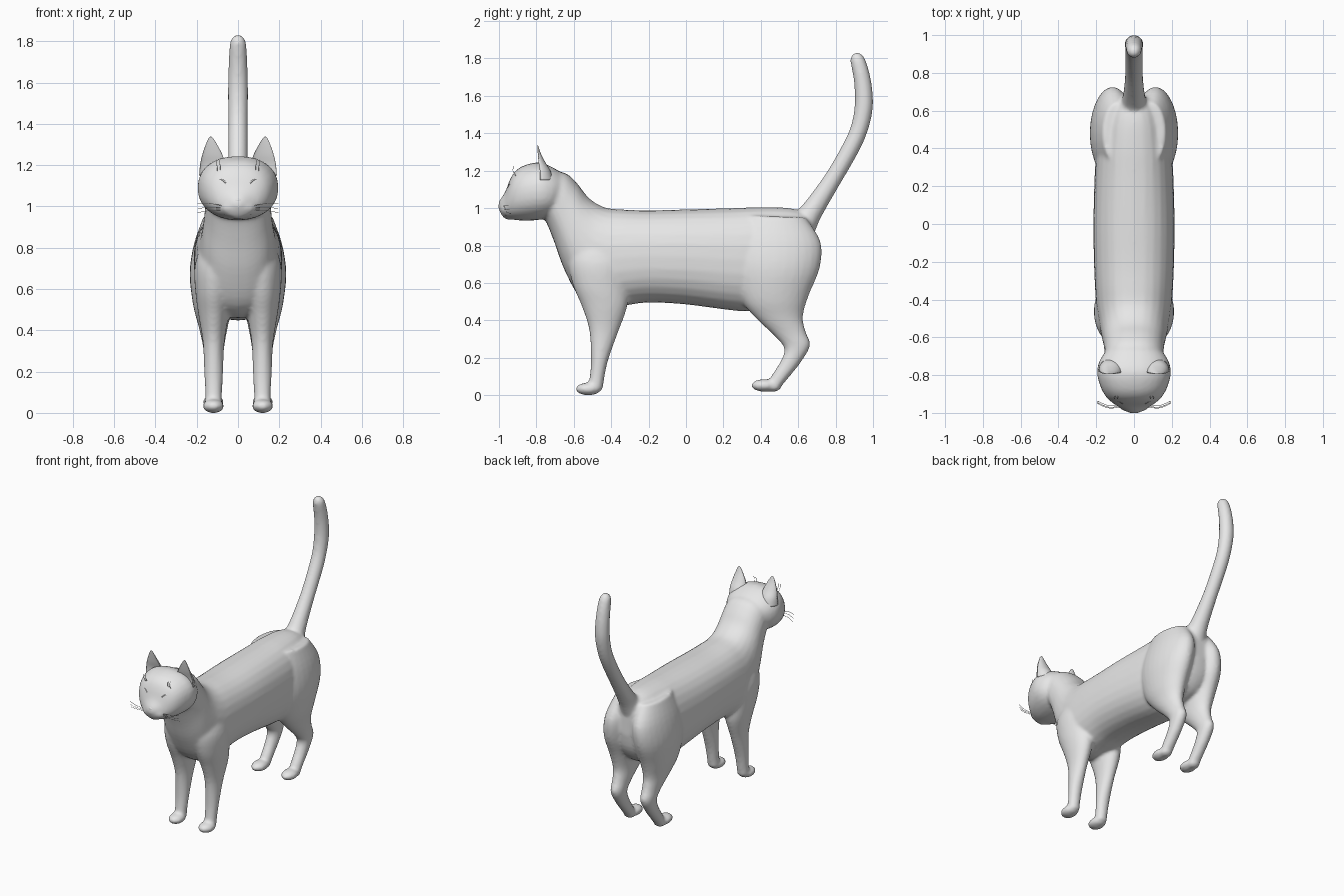
import bpy, bmesh, math
from mathutils import Matrix, Vector

fur = bpy.data.materials.new("light_grey")
fur.diffuse_color = (0.8, 0.8, 0.8, 1)


def spline(rows, steps=4):
    """Catmull-Rom interpolation of rows of numbers."""
    out = []
    for i in range(len(rows) - 1):
        a, b = rows[max(i - 1, 0)], rows[i]
        c, d = rows[i + 1], rows[min(i + 2, len(rows) - 1)]
        for s in range(steps):
            t = s / steps
            out.append([0.5 * (2 * q + (r - p) * t + (2 * p - 5 * q + 4 * r - w) * t * t
                               + (3 * q - p - 3 * r + w) * t ** 3)
                        for p, q, r, w in zip(a, b, c, d)])
    return out + [list(rows[-1])]


def loft(bm, rows, side=1, power=1.0, dish=None, n=28):
    """Closed tube; each row is y1, z1, y2, z2 (outline ends), x centre, x radius."""
    rings = []
    for y1, z1, y2, z2, cx, rx in spline(rows):
        ring = []
        for k in range(n):
            a = 2 * math.pi * k / n
            u, v = (math.copysign(abs(f) ** power, f) for f in (math.cos(a), math.sin(a)))
            if dish is not None and v < 0:
                v *= dish
            ring.append(bm.verts.new((side * (cx + rx * u), (y1 + y2) / 2 + v * (y2 - y1) / 2,
                                      (z1 + z2) / 2 + v * (z2 - z1) / 2)))
        rings.append(ring)
    faces = [bm.faces.new(rings[0]), bm.faces.new(rings[-1])]
    for r, s in zip(rings, rings[1:]):
        faces += [bm.faces.new((r[k], r[(k + 1) % n], s[(k + 1) % n], s[k])) for k in range(n)]
    bmesh.ops.recalc_face_normals(bm, faces=faces)


def blob(bm, centre, radii, turn=0.0):
    m = Matrix.Translation(centre) @ Matrix.Rotation(turn, 4, 'Z') @ Matrix.Diagonal((*radii, 1))
    bmesh.ops.create_uvsphere(bm, u_segments=24, v_segments=16, radius=1, matrix=m)


def finish(bm, name):
    me = bpy.data.meshes.new(name)
    bm.to_mesh(me)
    bm.free()
    me.materials.append(fur)
    for p in me.polygons:
        p.use_smooth = True
    ob = bpy.data.objects.new(name, me)
    bpy.context.collection.objects.link(ob)
    return ob


def strands(name, lines, radius):
    cu = bpy.data.curves.new(name, 'CURVE')
    cu.dimensions = '3D'
    cu.bevel_depth = radius
    cu.bevel_resolution = 1
    cu.materials.append(fur)
    for pts in lines:
        sp = cu.splines.new('POLY')
        pts = spline(pts)
        sp.points.add(len(pts) - 1)
        for p, co in zip(sp.points, pts):
            p.co = (*co, 1)
    bpy.context.collection.objects.link(bpy.data.objects.new(name, cu))


bm = bmesh.new()

# Torso and neck, rump to nape
loft(bm, [(.685, .72, .68, .92, 0, .06), (.66, .60, .65, .97, 0, .12),
          (.58, .50, .55, 1.0, 0, .165), (.42, .455, .40, 1.005, 0, .195),
          (.28, .45, .25, 1.0, 0, .208), (0, .485, 0, .993, 0, .215),
          (-.2, .495, -.2, .988, 0, .212), (-.32, .48, -.33, .992, 0, .207),
          (-.45, .46, -.42, 1.0, 0, .2), (-.565, .52, -.48, 1.025, 0, .186),
          (-.65, .67, -.53, 1.065, 0, .172), (-.705, .82, -.58, 1.13, 0, .16),
          (-.75, .93, -.64, 1.185, 0, .155), (-.79, .98, -.72, 1.2, 0, .14)], power=.86)

# Head, nape to muzzle
loft(bm, [(-.68, .98, -.62, 1.15, 0, .12), (-.73, .95, -.69, 1.205, 0, .175),
          (-.78, .938, -.78, 1.243, 0, .196), (-.85, .933, -.86, 1.23, 0, .18),
          (-.91, .936, -.91, 1.2, 0, .152), (-.945, .943, -.94, 1.155, 0, .12),
          (-.975, .95, -.965, 1.09, 0, .078), (-.992, .975, -.987, 1.055, 0, .045),
          (-1.003, 1.0, -1.0, 1.035, 0, .02)], power=.9)
blob(bm, (0, -.945, .962), (.04, .035, .026))

for s in (1, -1):
    # Muzzle pad
    blob(bm, (s * .036, -.955, .995), (.048, .038, .034))
    # Front leg and paw
    loft(bm, [(-.60, .84, -.32, .84, .09, .08), (-.63, .72, -.30, .70, .105, .105),
              (-.605, .59, -.31, .57, .115, .091), (-.555, .47, -.315, .47, .118, .073),
              (-.518, .35, -.365, .33, .118, .052), (-.508, .2, -.415, .19, .118, .046),
              (-.515, .1, -.435, .1, .118, .041), (-.53, .03, -.445, .03, .118, .041)], s)
    blob(bm, (s * .119, -.522, .033), (.052, .068, .034))
    # Haunch, hind leg and paw
    loft(bm, [(.32, .96, .64, .95, .09, .075), (.25, .82, .72, .82, .108, .105),
              (.245, .67, .715, .68, .12, .114), (.295, .51, .655, .53, .122, .095),
              (.375, .41, .625, .42, .12, .07), (.47, .32, .64, .34, .118, .053),
              (.525, .25, .664, .265, .118, .046), (.505, .18, .61, .17, .118, .042),
              (.455, .1, .55, .095, .118, .04), (.43, .045, .50, .035, .118, .04)], s)
    blob(bm, (s * .119, .42, .052), (.051, .071, .034))
    blob(bm, (s * .119, .465, .045), (.042, .045, .027))

# Tail: round rings square to the path (y, z, radius)
path = spline([(.60, .88, .09), (.66, .965, .063), (.73, 1.07, .052), (.80, 1.18, .047),
               (.88, 1.32, .047), (.928, 1.43, .047), (.951, 1.55, .049), (.945, 1.67, .046),
               (.925, 1.765, .042), (.912, 1.805, .035), (.905, 1.828, .018)], 2)
rows = []
for i, (y, z, r) in enumerate(path):
    a, b = path[max(i - 1, 0)], path[min(i + 1, len(path) - 1)]
    t = Vector((b[0] - a[0], b[1] - a[1])).normalized()
    rows.append((y - t.y * r, z + t.x * r, y + t.y * r, z - t.x * r, 0, r))
loft(bm, rows)

# Fuse everything into one smooth skin
body = finish(bm, "cat_body")
rm = body.modifiers.new("fuse", 'REMESH')
rm.mode = 'VOXEL'
rm.voxel_size = .011
rm.use_smooth_shade = True
sm = body.modifiers.new("soften", 'SMOOTH')
sm.factor = .5
sm.iterations = 6

# Cupped ears, open at the front
for s, label in ((1, "left"), (-1, "right")):
    bm = bmesh.new()
    loft(bm, [(-.85, 1.15, -.71, 1.15, .122, .066), (-.838, 1.2, -.725, 1.2, .122, .062),
              (-.825, 1.25, -.752, 1.245, .124, .050), (-.81, 1.295, -.775, 1.29, .128, .031),
              (-.803, 1.325, -.787, 1.323, .131, .015), (-.798, 1.338, -.792, 1.338, .132, .004)],
         s, dish=-.25)
    finish(bm, label + "_ear")

# Eyes with thin lids
lids = []
for s, label in ((1, "left"), (-1, "right")):
    bm = bmesh.new()
    centre = Vector((s * .085, -.927, 1.108))
    turn = Matrix.Rotation(s * .5, 3, 'Z')
    blob(bm, centre, (.032, .018, .021), s * .5)
    finish(bm, label + "_eye")
    lids.append([centre + turn @ Vector((.033 * math.cos(a), -.008, .022 * math.sin(a)))
                 for a in (k * math.pi / 6 for k in range(13))])
strands("eyelids", lids, .004)

# Nose
bm = bmesh.new()
blob(bm, (0, -.984, 1.03), (.023, .016, .014))
finish(bm, "nose")

# Mouth, whiskers and brow hairs
strands("mouth", [[(s * .002, -.99, .985), (s * .03, -.984, .977), (s * .062, -.958, .962)]
                  for s in (1, -1)], .003)
hairs = []
for s in (1, -1):
    for y, z, end in ((-.965, 1.0, 1.015), (-.96, .99, .99), (-.952, .98, .97)):
        hairs.append([(s * .06, y, z), (s * .13, y - .01, (z + end) / 2 + .006),
                      (s * .195, y + .015, end)])
    for x in (.085, .1):
        hairs.append([(s * x, -.905, 1.165), (s * (x + .002), -.925, 1.2), (s * (x + .006), -.92, 1.225)])
strands("whiskers", hairs, .0013)
